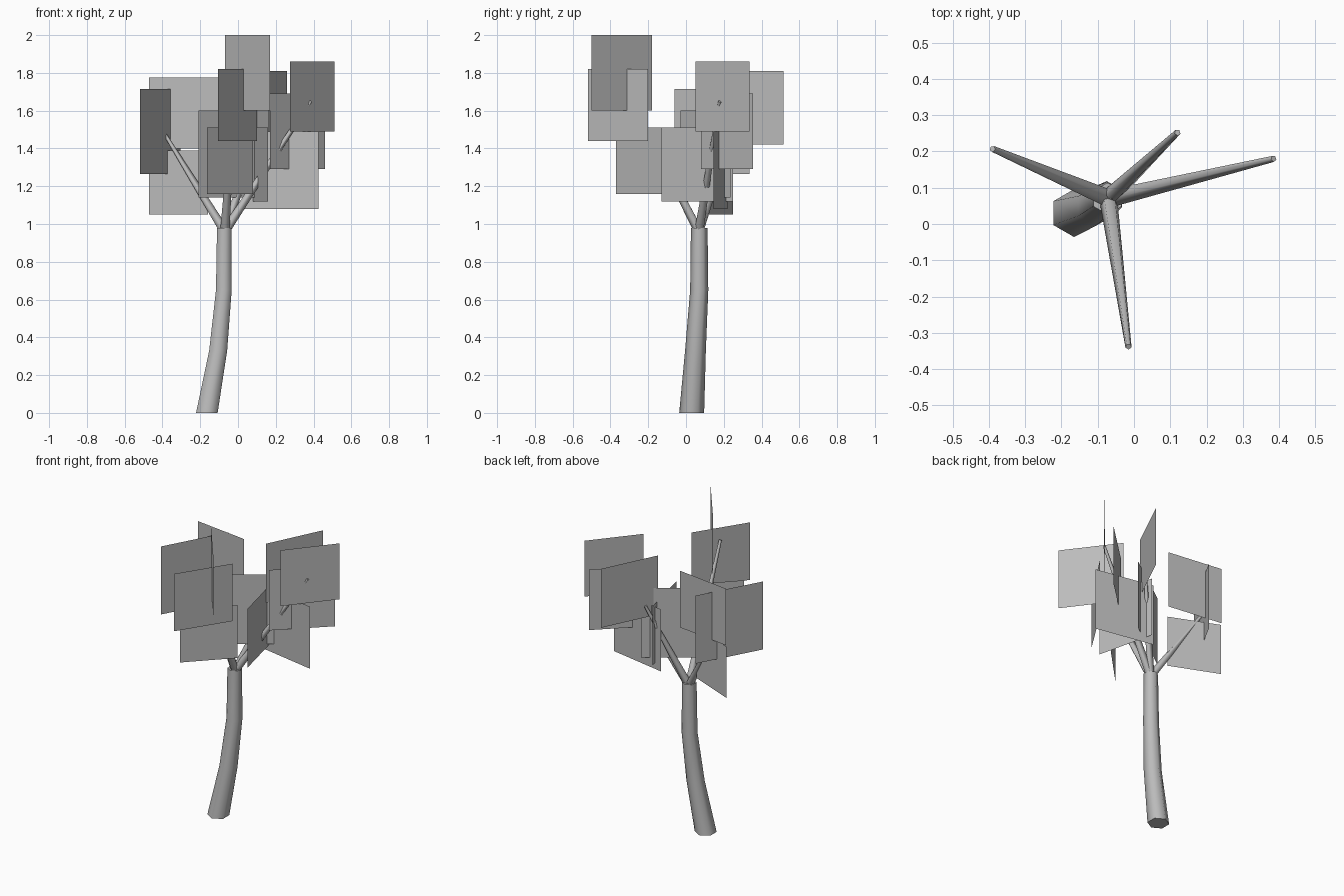
import bpy, bmesh, math
from mathutils import Vector

cube = bpy.data.objects.get("Cube")
if cube:
    bpy.data.objects.remove(cube, do_unlink=True)

# One plain grey for the whole tree
grey = bpy.data.materials.new("plain grey")
grey.use_nodes = True
colour = (0.5, 0.5, 0.5, 1)
grey.diffuse_color = colour
grey.node_tree.nodes["Principled BSDF"].inputs["Base Color"].default_value = colour


def add_object(name, bm):
    mesh = bpy.data.meshes.new(name)
    bm.to_mesh(mesh)
    bm.free()
    mesh.materials.append(grey)
    obj = bpy.data.objects.new(name, mesh)
    bpy.context.collection.objects.link(obj)
    return obj


def tube(name, path, sides, level=False):
    """Tapered limb through (x, y, z, radius) points; level keeps rings horizontal."""
    bm = bmesh.new()
    axis = Vector(path[-1][:3]) - Vector(path[0][:3])
    turn = Vector((0, 0, 1)).rotation_difference(axis)
    rings = []
    for x, y, z, r in path:
        ring = []
        for i in range(sides):
            a = math.tau * i / sides - math.pi / 2
            offset = Vector((r * math.cos(a), r * math.sin(a), 0))
            if not level:
                offset.rotate(turn)
            ring.append(bm.verts.new(Vector((x, y, z)) + offset))
        rings.append(ring)
    for low, high in zip(rings, rings[1:]):
        for i in range(sides):
            j = (i + 1) % sides
            bm.faces.new((low[i], low[j], high[j], high[i])).smooth = True
    bm.faces.new(rings[0][::-1])
    bm.faces.new(rings[-1])
    return add_object(name, bm)


def leaf_card(name, x0, y0, x1, y1, z0, z1):
    """Upright square sheet of foliage."""
    bm = bmesh.new()
    corners = ((x0, y0, z0), (x1, y1, z0), (x1, y1, z1), (x0, y0, z1))
    bm.faces.new([bm.verts.new(c) for c in corners])
    return add_object(name, bm)


# Trunk, leaning then straightening
tube("trunk", [(-.165, .03, 0, .066), (-.105, .05, .33, .055),
               (-.075, .07, .65, .048), (-.073, .07, .98, .044)], 6, level=True)

# Four branches spreading from the trunk top
tips = {"left": (.385, .18, 1.65), "right": (-.39, .207, 1.48),
        "front": (-.015, -.338, 1.75), "back": (.12, .252, 1.5)}
for side, tip in tips.items():
    tube(side + "_branch", [(-.07, .07, .96, .026), (*tip, .009)], 5)

# Three foliage cards around each branch
cards = {
    "front": [(-.07, -.18, .17, -.5, 1.6, 2.0),
              (-.105, -.52, .1, -.2, 1.44, 1.82),
              (-.165, -.37, .08, -.12, 1.16, 1.51)],
    "right": [(-.47, .25, -.16, .12, 1.05, 1.39),
              (-.47, .255, -.1, .205, 1.4, 1.775),
              (-.52, -.06, -.305, .335, 1.265, 1.715)],
    "back": [(-.21, -.03, .165, .235, 1.14, 1.6),
             (.07, .25, .16, -.13, 1.12, 1.51),
             (.09, .165, .26, .515, 1.42, 1.81)],
    "left": [(.03, .22, .425, .145, 1.08, 1.49),
             (.17, .08, .46, .355, 1.29, 1.69),
             (.275, .05, .51, .335, 1.49, 1.86)],
}
for side, group in cards.items():
    for n, card in enumerate(group, 1):
        leaf_card(f"{side}_foliage_card_{n}", *card)
